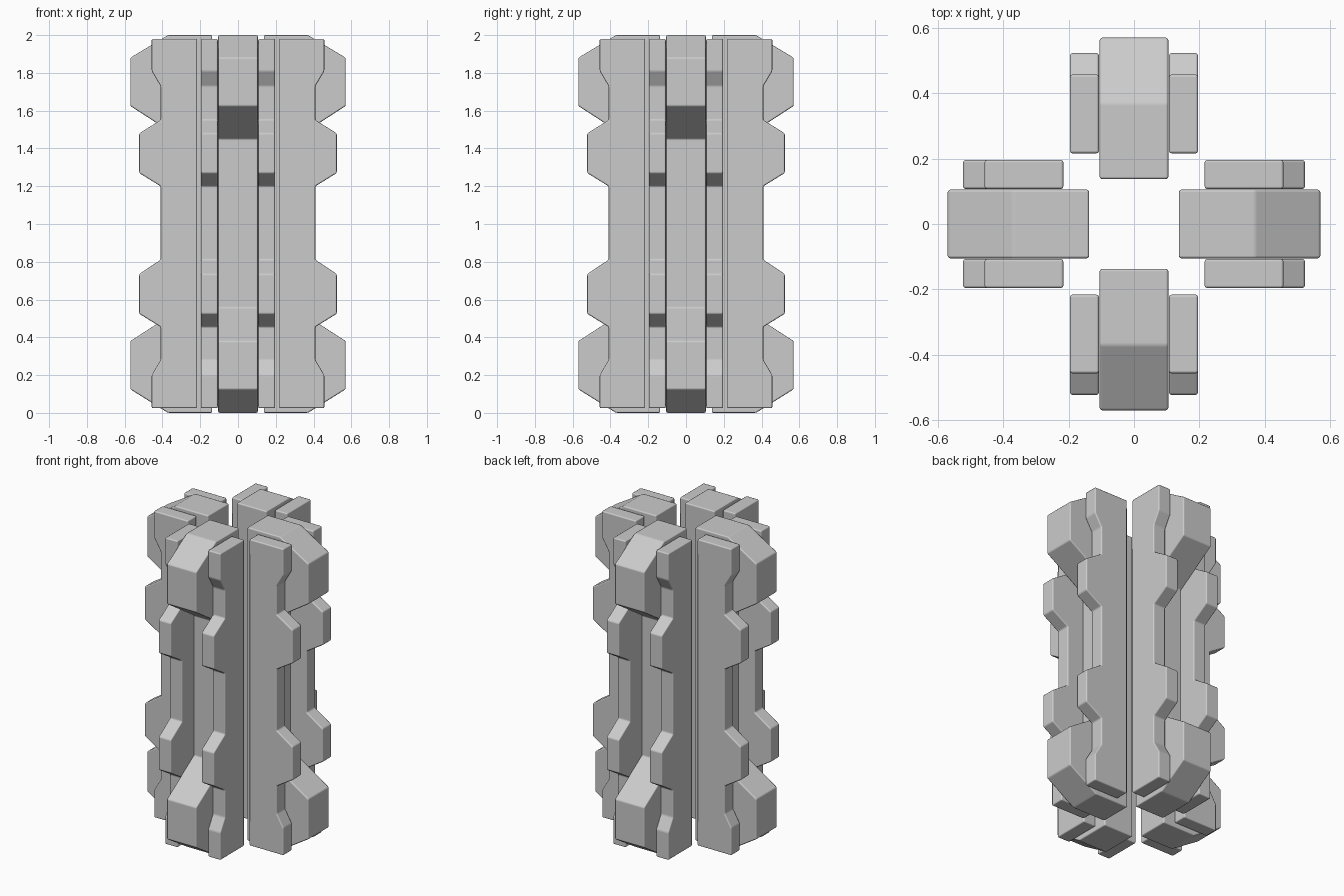
import bpy, bmesh, math
from mathutils import Matrix, Vector

cube = bpy.data.objects.get("Cube")
if cube:
    bpy.data.objects.remove(cube, do_unlink=True)

grey = bpy.data.materials.new("plain grey")
grey.use_nodes = True
colour = (0.6, 0.6, 0.6, 1)
grey.diffuse_color = colour
grey.node_tree.nodes["Principled BSDF"].inputs["Base Color"].default_value = colour


def extruded(name, profile, x0, x1, angle):
    """Extrude a (radius, height) profile sideways, then turn it about z."""
    bm = bmesh.new()
    face = bm.faces.new([bm.verts.new((x0, -r, z)) for r, z in profile])
    result = bmesh.ops.extrude_face_region(bm, geom=[face])
    moved = [v for v in result["geom"] if isinstance(v, bmesh.types.BMVert)]
    bmesh.ops.translate(bm, verts=moved, vec=Vector((x1 - x0, 0, 0)))
    bmesh.ops.recalc_face_normals(bm, faces=bm.faces)
    bm.transform(Matrix.Rotation(angle, 4, "Z"))
    mesh = bpy.data.meshes.new(name)
    bm.to_mesh(mesh)
    bm.free()
    mesh.materials.append(grey)
    for p in mesh.polygons:
        p.use_smooth = True
    obj = bpy.data.objects.new(name, mesh)
    bpy.context.collection.objects.link(obj)
    bevel = obj.modifiers.new("Soft edges", "BEVEL")
    bevel.width = 0.008
    bevel.segments = 2
    bevel.limit_method = "NONE"
    bevel.harden_normals = True


# Thick core with a bulge at each end
core = [(0.137, 0), (0.37, 0), (0.57, 0.125), (0.57, 0.38), (0.3, 0.555),
        (0.3, 1.45), (0.57, 1.625), (0.57, 1.88), (0.37, 2), (0.137, 2)]

# Thin notched side plate with two teeth
plate = [(0.216, 0.025), (0.457, 0.025), (0.457, 0.2), (0.41, 0.28),
         (0.41, 0.455), (0.523, 0.525), (0.523, 0.735), (0.41, 0.81),
         (0.41, 1.2), (0.523, 1.27), (0.523, 1.48), (0.41, 1.55),
         (0.41, 1.73), (0.457, 1.81), (0.457, 1.98), (0.216, 1.98)]

# Four identical arms around the centre
for i, side in enumerate(("front", "left", "back", "right")):
    turn = i * math.pi / 2
    extruded(side + "_core", core, -0.105, 0.105, turn)
    extruded(side + "_plate_a", plate, 0.107, 0.196, turn)
    extruded(side + "_plate_b", plate, -0.196, -0.107, turn)
